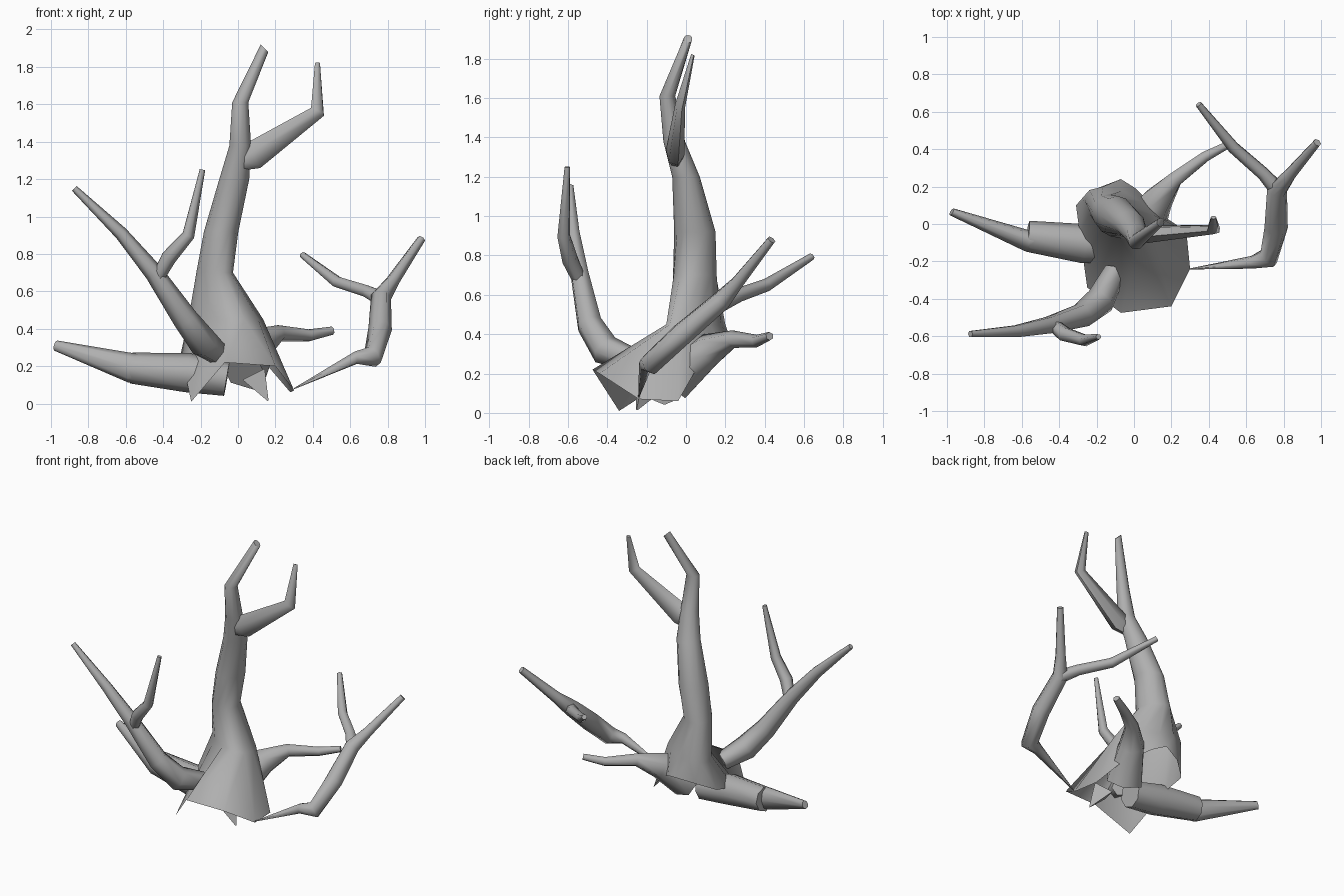
import bpy, bmesh, math
from mathutils import Vector

wood = bpy.data.materials.new("grey wood")
wood.diffuse_color = (0.43, 0.43, 0.43, 1)


def loft(name, rings, open_bottom=False):
    """Skin a list of equal rings and close the ends."""
    bm = bmesh.new()
    vs = [[bm.verts.new(p) for p in r] for r in rings]
    n = len(vs[0])
    for a, b in zip(vs, vs[1:]):
        for i in range(n):
            j = (i + 1) % n
            bm.faces.new((a[i], a[j], b[j], b[i]))
    if not open_bottom:
        bm.faces.new(vs[0][::-1])
    bm.faces.new(vs[-1])
    bmesh.ops.recalc_face_normals(bm, faces=bm.faces)
    me = bpy.data.meshes.new(name)
    bm.to_mesh(me)
    bm.free()
    me.materials.append(wood)
    ob = bpy.data.objects.new(name, me)
    bpy.context.collection.objects.link(ob)
    bpy.context.view_layer.objects.active = ob
    ob.select_set(True)
    bpy.ops.object.shade_smooth_by_angle(angle=math.radians(65))
    ob.select_set(False)


def limb(name, path, sides=6, flat_y=1.0):
    """Tapered tube through (x, y, z, radius) points, optionally flattened in y."""
    pts = [Vector(p[:3]) for p in path]
    rings, u, old = [], None, None
    for k, p in enumerate(pts):
        d_in = (p - pts[k - 1]).normalized() if k else Vector()
        d_out = (pts[k + 1] - p).normalized() if k < len(pts) - 1 else Vector()
        t = (d_in + d_out).normalized()
        u = t.orthogonal().normalized() if u is None else old.rotation_difference(t) @ u
        v = t.cross(u)
        old = t
        ring = []
        for i in range(sides):
            a = 2 * math.pi * i / sides
            o = path[k][3] * (u * math.cos(a) + v * math.sin(a))
            ring.append(p + Vector((o.x, o.y * flat_y, o.z)))
        rings.append(ring)
    loft(name, rings)


# Trunk: ragged open foot, then skewed oval rings (x, y, z, rx, ry, skew)
foot = [(0.28, -0.04, 0.06), (0.16, 0.04, 0.2), (0.01, 0.19, 0.3), (-0.07, 0.24, 0.33),
        (-0.2, 0.19, 0.3), (-0.31, 0.1, 0.25), (-0.29, -0.05, 0.2), (-0.27, -0.2, 0.1),
        (-0.25, -0.34, 0.01), (-0.07, -0.475, 0.22), (0.2, -0.44, 0.2), (0.3, -0.24, 0.07)]
ovals = [(-0.065, 0.05, 0.45, 0.2, 0.15, 0.55), (-0.125, 0.045, 0.7, 0.098, 0.113, 0.2),
         (-0.09, 0.045, 0.92, 0.092, 0.105, 0), (-0.02, 0.0, 1.2, 0.08, 0.07, 0),
         (0.012, -0.06, 1.38, 0.058, 0.055, 0), (0.012, -0.095, 1.61, 0.043, 0.04, 0),
         (0.142, 0.01, 1.9, 0.02, 0.022, 0)]
rings = [foot]
for x, y, z, rx, ry, skew in ovals:
    ring = []
    for i in range(12):
        a = i * math.pi / 6
        tilt = 0.02 * math.cos(a) if z > 1.8 else 0
        ring.append((x + rx * math.cos(a), y + ry * math.sin(a - skew), z - tilt))
    rings.append(ring)
loft("trunk", rings, open_bottom=True)

# Flattened branch near the top of the trunk
limb("upper_branch", [(0.01, -0.05, 1.29, 0.05), (0.08, -0.055, 1.325, 0.08),
                      (0.425, -0.03, 1.56, 0.043), (0.425, 0.035, 1.82, 0.015)], 6, 0.6)

# Long root on the left with a slimmer tip
limb("left_root", [(-0.06, -0.11, 0.13, 0.09), (-0.27, -0.105, 0.165, 0.105),
                   (-0.57, -0.065, 0.19, 0.083)], 8)
limb("left_root_tip", [(-0.5, -0.09, 0.185, 0.07), (-0.57, -0.09, 0.19, 0.08),
                       (-0.975, 0.065, 0.31, 0.028)], 8, 0.7)

# Forked limb at the front left
limb("front_limb", [(-0.1, -0.25, 0.26, 0.06), (-0.18, -0.41, 0.32, 0.08),
                    (-0.28, -0.49, 0.45, 0.068), (-0.45, -0.54, 0.7, 0.05),
                    (-0.625, -0.573, 0.91, 0.036), (-0.875, -0.588, 1.15, 0.018)])
limb("front_limb_fork", [(-0.43, -0.54, 0.67, 0.035), (-0.37, -0.59, 0.78, 0.042),
                         (-0.265, -0.622, 0.9, 0.034), (-0.19, -0.603, 1.25, 0.015)])

# Forked limb on the right, joined to the foot by a thin wedge
limb("right_limb", [(0.3, -0.24, 0.08, 0.003), (0.63, -0.205, 0.245, 0.035),
                    (0.72, -0.18, 0.25, 0.06), (0.76, -0.02, 0.4, 0.063),
                    (0.765, 0.18, 0.57, 0.055), (0.83, 0.26, 0.66, 0.037),
                    (0.98, 0.435, 0.88, 0.023)])
limb("right_limb_fork", [(0.77, 0.18, 0.56, 0.045), (0.69, 0.27, 0.6, 0.036),
                         (0.53, 0.41, 0.65, 0.033), (0.345, 0.64, 0.795, 0.018)])

# Twisted root at the back, broad where it leaves the foot
limb("back_root", [(0.03, -0.06, 0.18, 0.13), (0.12, 0.12, 0.32, 0.09),
                   (0.22, 0.24, 0.375, 0.045), (0.38, 0.36, 0.365, 0.032),
                   (0.505, 0.425, 0.39, 0.022)])

# Small pointed root beneath the foot
limb("foot_spike", [(0.08, -0.2, 0.14, 0.08), (0.16, -0.25, 0.015, 0.004)], 3)
